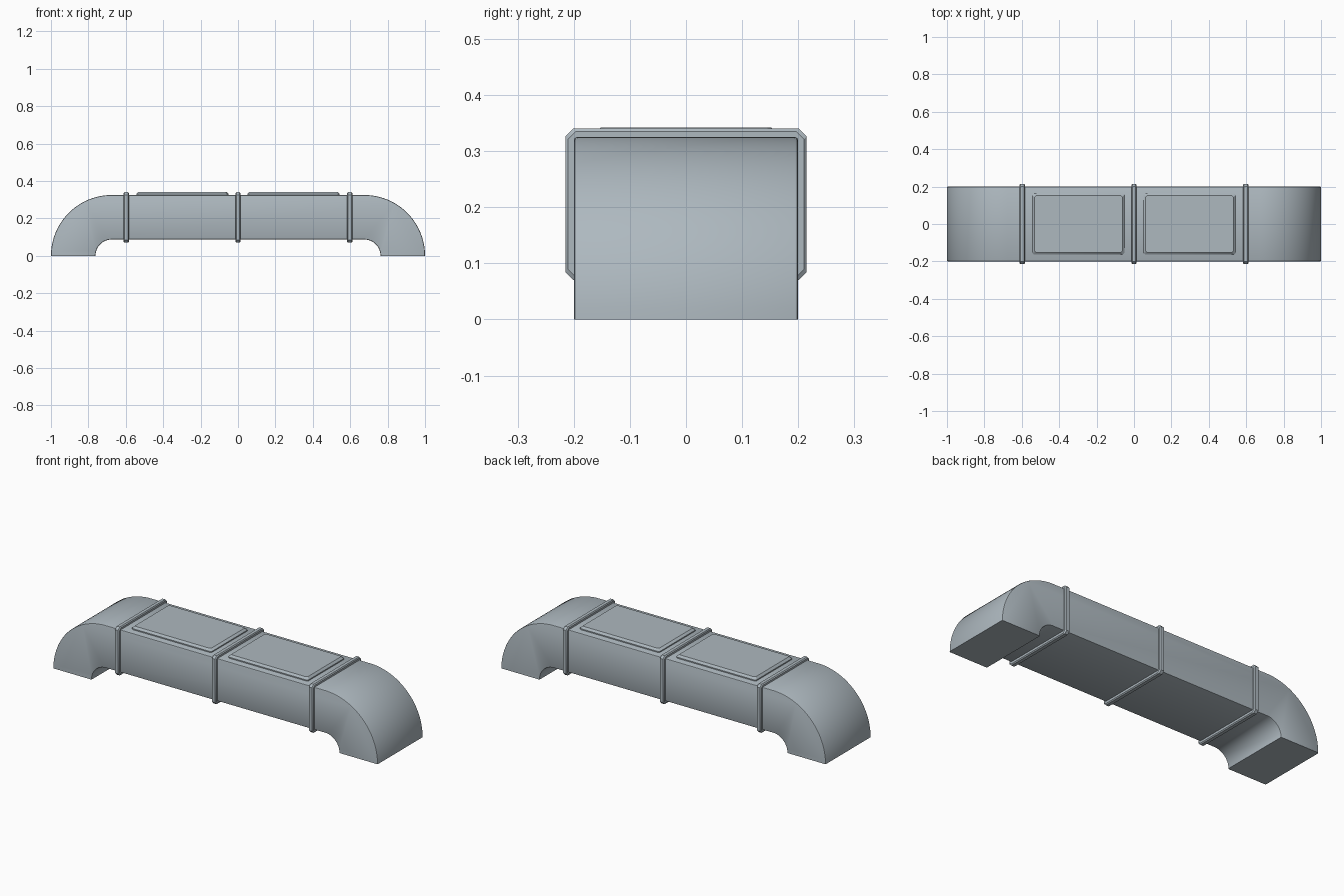
import bpy, bmesh, math

if "Cube" in bpy.data.objects:
    bpy.data.objects.remove(bpy.data.objects["Cube"])

mat = bpy.data.materials.new("duct grey")
mat.diffuse_color = (0.42, 0.48, 0.52, 1)
mat.use_nodes = True
mat.node_tree.nodes["Principled BSDF"].inputs["Base Color"].default_value = mat.diffuse_color


def loft(name, rings, angle=30):
    """Closed solid skinned through rings with equal point counts."""
    bm = bmesh.new()
    rows = [[bm.verts.new(p) for p in r] for r in rings]
    n = len(rows[0])
    for a, b in zip(rows, rows[1:]):
        for i in range(n):
            j = (i + 1) % n
            bm.faces.new((a[i], a[j], b[j], b[i]))
    bm.faces.new(rows[0])
    bm.faces.new(rows[-1])
    bmesh.ops.recalc_face_normals(bm, faces=bm.faces)
    me = bpy.data.meshes.new(name)
    bm.to_mesh(me)
    bm.free()
    me.materials.append(mat)
    ob = bpy.data.objects.new(name, me)
    bpy.context.collection.objects.link(ob)
    bpy.ops.object.select_all(action='DESELECT')
    ob.select_set(True)
    bpy.context.view_layer.objects.active = ob
    bpy.ops.object.shade_smooth_by_angle(angle=math.radians(angle))
    return ob


# duct: straight run with a quarter bend down at each end
CX, RO, RI, N = 0.675, 0.325, 0.087, 24


def duct_ring(y, inset):
    def arc(r):
        return [(r * math.cos(math.pi / 2 * i / N), r * math.sin(math.pi / 2 * i / N))
                for i in range(N + 1)]
    outer, inner = arc(RO - inset), arc(RI + inset)
    pts = [(-CX - x, z) for x, z in outer] + [(CX + x, z) for x, z in reversed(outer)]
    pts += [(CX + x, z) for x, z in inner] + [(-CX - x, z) for x, z in reversed(inner)]
    return [(x, y, z) for x, z in pts]


b = 0.006
edge = [(0.2, b), (0.2 - b * 0.3, b * 0.3), (0.2 - b, 0)]
loft("duct", [duct_ring(-y, i) for y, i in edge] +
     [duct_ring(y, i) for y, i in reversed(edge)])


# flanges: chamfered collars around the straight run
def flange_ring(x, d):
    w, lo, hi, c = 0.215 - d, 0.070 + d, 0.340 - d, 0.014
    return [(x, y, z) for y, z in (
        (-w + c, lo), (w - c, lo), (w, lo + c), (w, hi - c),
        (w - c, hi), (-w + c, hi), (-w, hi - c), (-w, lo + c))]


for label, x in (("left", -0.597), ("middle", 0), ("right", 0.597)):
    loft("flange_" + label, [flange_ring(x + dx, d) for dx, d in
         ((-0.014, 0.005), (-0.009, 0), (0.009, 0), (0.014, 0.005))])


# raised cover panels on top
def panel_ring(cx, hx, hy, z, c=0.008):
    return [(cx + x, y, z) for x, y in (
        (-hx + c, -hy), (hx - c, -hy), (hx, -hy + c), (hx, hy - c),
        (hx - c, hy), (-hx + c, hy), (-hx, hy - c), (-hx, -hy + c))]


for label, cx in (("left", -0.297), ("right", 0.297)):
    loft("top_panel_" + label, [panel_ring(cx, 0.246, 0.163, 0.32),
                                panel_ring(cx, 0.246, 0.163, 0.331),
                                panel_ring(cx, 0.235, 0.152, 0.342)])
